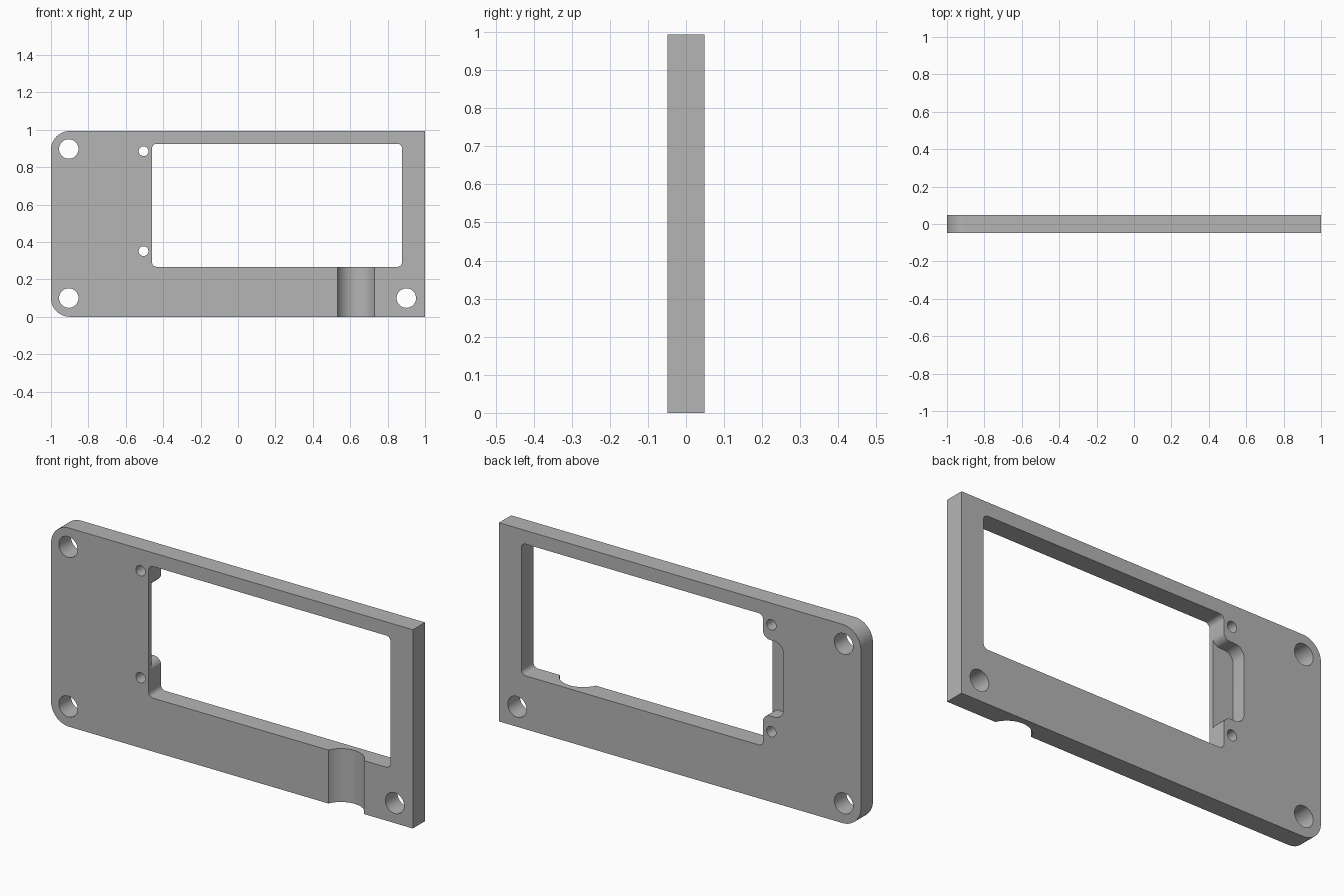
import bpy, bmesh, math
from mathutils import Vector, Matrix

cube = bpy.data.objects.get("Cube")
if cube:
    bpy.data.objects.remove(cube, do_unlink=True)

HALF = 0.048     # half thickness of the plate
TOP = 0.993      # plate height
BEYOND = 0.1     # how far through-cutters reach past the faces

grey = bpy.data.materials.new("plain grey")
grey.use_nodes = True
colour = (0.46, 0.46, 0.46, 1)
grey.diffuse_color = colour
grey.node_tree.nodes["Principled BSDF"].inputs["Base Color"].default_value = colour


def rounded(corners, steps=12):
    """Outline in x, z from (x, z, radius) corners."""
    outline = []
    for i, (x, z, r) in enumerate(corners):
        p = Vector((x, z))
        if r == 0:
            outline.append(p)
            continue
        u = (Vector(corners[i - 1][:2]) - p).normalized()
        v = (Vector(corners[(i + 1) % len(corners)][:2]) - p).normalized()
        half = u.angle(v) / 2
        centre = p + (u + v).normalized() * r / math.sin(half)
        start = p + u * r / math.tan(half) - centre
        end = p + v * r / math.tan(half) - centre
        sweep = start.angle(end)
        for k in range(steps + 1):
            a = sweep * k / steps
            outline.append(centre + (start * math.sin(sweep - a) + end * math.sin(a)) / math.sin(sweep))
    return outline


def finish(name, bm):
    bmesh.ops.recalc_face_normals(bm, faces=bm.faces[:])
    mesh = bpy.data.meshes.new(name)
    bm.to_mesh(mesh)
    bm.free()
    mesh.materials.append(grey)
    obj = bpy.data.objects.new(name, mesh)
    bpy.context.collection.objects.link(obj)
    return obj


def prism(name, outline, y0, y1):
    bm = bmesh.new()
    face = bm.faces.new([bm.verts.new((p.x, y0, p.y)) for p in outline])
    new = bmesh.ops.extrude_face_region(bm, geom=[face])["geom"]
    bmesh.ops.translate(bm, vec=(0, y1 - y0, 0),
                        verts=[g for g in new if isinstance(g, bmesh.types.BMVert)])
    return finish(name, bm)


def cylinder(name, radius, length, centre, along_y, segments):
    bm = bmesh.new()
    turn = Matrix.Rotation(math.pi / 2 if along_y else 0, 4, "X")
    bmesh.ops.create_cone(bm, cap_ends=True, segments=segments, radius1=radius, radius2=radius,
                          depth=length, matrix=Matrix.Translation(centre) @ turn)
    return finish(name, bm)


# Plate with two rounded corners on one end
plate = prism("mounting_plate", rounded([(-1, 0, 0.1), (1, 0, 0), (1, TOP, 0), (-1, TOP, 0.1)]),
              -HALF, HALF)

# Large window
cutters = [prism("window_cutter", rounded([(-0.46, 0.267, 0.025), (0.877, 0.267, 0.025),
                                           (0.877, 0.925, 0.025), (-0.46, 0.925, 0.025)], 8),
                 -BEYOND, BEYOND)]

# Pocket in the back beside the window, leaving a thin front lip
MID, RISE = 0.618, 0.19
lower = [(-0.572, -RISE, 0.05), (-0.4605, -RISE, 0.04), (-0.455, -0.278, 0), (-0.4, -0.278, 0)]
upper = [(x, -z, r) for x, z, r in reversed(lower)]
cutters.append(prism("pocket_cutter", rounded([(x, MID + z, r) for x, z, r in lower + upper]),
                     -0.024, BEYOND))

# Corner bolt holes and small screw holes
for x, z, r in [(-0.905, 0.1, 0.052), (-0.905, 0.897, 0.052), (0.9, 0.1, 0.052),
                (-0.505, 0.351, 0.026), (-0.505, 0.885, 0.026)]:
    cutters.append(cylinder("hole_cutter", r, 2 * BEYOND, (x, 0, z), True, 40))

# Round cable groove across the front, from the window to the bottom edge
DEPTH, HALF_WIDTH = 0.065, 0.099
radius = (HALF_WIDTH ** 2 + DEPTH ** 2) / (2 * DEPTH)
cutters.append(cylinder("groove_cutter", radius, 0.5, (0.632, DEPTH - HALF - radius, 0.15), False, 80))

# Cut everything out of the plate and discard the cutters
for cutter in cutters:
    cutter.hide_render = True
    cut = plate.modifiers.new(cutter.name, "BOOLEAN")
    cut.operation, cut.solver, cut.object = "DIFFERENCE", "EXACT", cutter
graph = bpy.context.evaluated_depsgraph_get()
result = bpy.data.meshes.new_from_object(plate.evaluated_get(graph))
plate.modifiers.clear()
plate.data = result
for cutter in cutters:
    bpy.data.objects.remove(cutter, do_unlink=True)

for other in bpy.context.selected_objects:
    other.select_set(False)
plate.select_set(True)
bpy.context.view_layer.objects.active = plate
bpy.ops.object.shade_smooth_by_angle()
